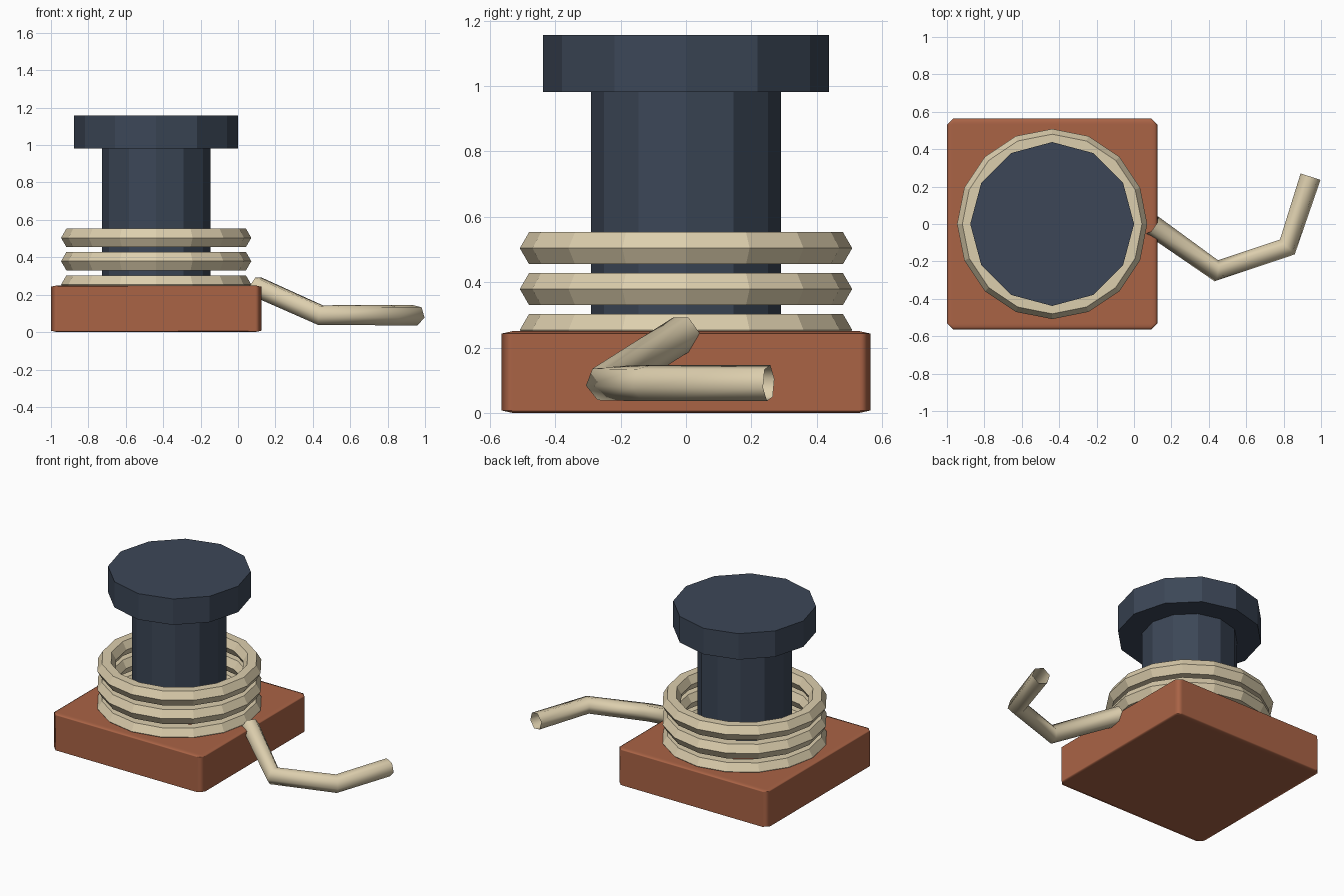
import bpy

if "Cube" in bpy.data.objects:
    bpy.data.objects.remove(bpy.data.objects["Cube"])

CX = -0.4375  # axis of the bollard


def material(name, color):
    m = bpy.data.materials.new(name)
    m.diffuse_color = (*color, 1)
    m.use_nodes = True
    m.node_tree.nodes["Principled BSDF"].inputs["Base Color"].default_value = m.diffuse_color
    return m


brick = material("brick", (0.40, 0.125, 0.06))
navy = material("navy", (0.045, 0.062, 0.095))
cream = material("cream", (0.72, 0.62, 0.42))


def finish(name, mat):
    ob = bpy.context.object
    ob.name = name
    ob.data.materials.append(mat)
    return ob


def drum(name, radius, z0, z1):
    bpy.ops.mesh.primitive_cylinder_add(vertices=12, radius=radius, depth=z1 - z0,
                                        location=(CX, 0, (z0 + z1) / 2))
    return finish(name, navy)


# Base block; the unapplied scale keeps the chamfer shallow vertically
bpy.ops.mesh.primitive_cube_add(size=1, location=(CX, 0, 0.125))
base = finish("base", brick)
base.scale = (1.125, 1.13, 0.25)
for p in base.data.polygons:
    p.use_smooth = True
bevel = base.modifiers.new("bevel", 'BEVEL')
bevel.width = 0.03
bevel.segments = 1
bevel.harden_normals = True

# Post and cap
drum("post", 0.29, 0.23, 0.982)
drum("cap", 0.438, 0.982, 1.157)

# Rope coils
for i in range(3):
    bpy.ops.mesh.primitive_torus_add(major_segments=16, minor_segments=6,
                                     major_radius=0.452, minor_radius=0.0565,
                                     location=(CX, 0, 0.254 + 0.125 * i))
    finish(f"rope_coil_{i + 1}", cream)

# Loose rope end, an open six-sided tube
path = [(0.095, -0.006, 0.245), (0.44, -0.25, 0.091),
        (0.82, -0.123, 0.091), (0.944, 0.253, 0.091)]
curve = bpy.data.curves.new("rope_end", 'CURVE')
curve.dimensions = '3D'
curve.bevel_depth = 0.0575
curve.bevel_resolution = 1
spline = curve.splines.new('POLY')
spline.points.add(len(path) - 1)
for pt, co in zip(spline.points, path):
    pt.co = (*co, 1)
spline.use_smooth = True
curve.materials.append(cream)
rope = bpy.data.objects.new("rope_end", curve)
bpy.context.collection.objects.link(rope)
